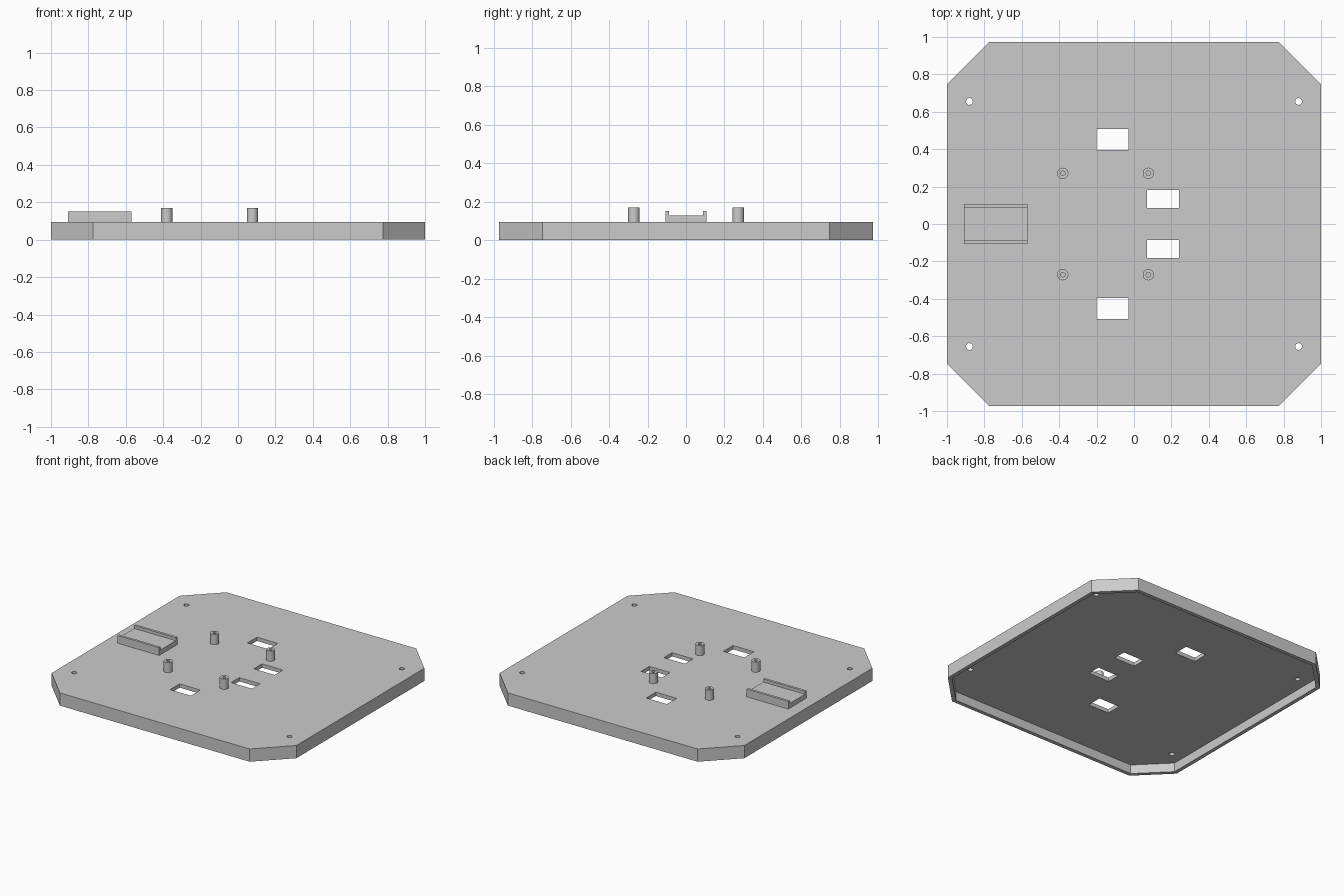
import bpy, bmesh, math
from mathutils import Matrix

cube = bpy.data.objects.get("Cube")
if cube:
    bpy.data.objects.remove(cube, do_unlink=True)

grey = bpy.data.materials.new("light grey plastic")
grey.use_nodes = True
GREY = (0.6, 0.6, 0.6, 1)
grey.diffuse_color = GREY
grey.node_tree.nodes["Principled BSDF"].inputs["Base Color"].default_value = GREY

HALF_X, HALF_Y, CHAMFER = 1.0, 0.972, 0.225
HEIGHT, WALL, SKIN = 0.094, 0.028, 0.028


def add_object(name, bm):
    bmesh.ops.recalc_face_normals(bm, faces=bm.faces)
    mesh = bpy.data.meshes.new(name)
    bm.to_mesh(mesh)
    bm.free()
    mesh.materials.append(grey)
    obj = bpy.data.objects.new(name, mesh)
    bpy.context.collection.objects.link(obj)
    return obj


def prism(name, points, axis, start, end):
    """Extrude a closed outline along x or z."""
    bm = bmesh.new()
    place = (lambda p: (start, *p)) if axis == "x" else (lambda p: (*p, start))
    face = bm.faces.new([bm.verts.new(place(p)) for p in points])
    moved = bmesh.ops.extrude_face_region(bm, geom=[face])["geom"]
    step = (end - start, 0, 0) if axis == "x" else (0, 0, end - start)
    bmesh.ops.translate(bm, vec=step, verts=[v for v in moved if isinstance(v, bmesh.types.BMVert)])
    return add_object(name, bm)


def octagon(inset):
    a, b = HALF_X - inset, HALF_Y - inset
    c = CHAMFER - inset * (2 - math.sqrt(2))
    return [(a - c, -b), (a, c - b), (a, b - c), (a - c, b),
            (c - a, b), (-a, b - c), (-a, c - b), (c - a, -b)]


def rectangle(x0, x1, y0, y1):
    return [(x0, y0), (x1, y0), (x1, y1), (x0, y1)]


def circle(x, y, r, n=32):
    return [(x + r * math.cos(2 * math.pi * i / n), y + r * math.sin(2 * math.pi * i / n)) for i in range(n)]


# Chamfered tray, open underneath
plate = prism("base_plate", octagon(0), "z", 0, HEIGHT)
cutters = [prism("cavity_cutter", octagon(WALL), "z", -0.1, HEIGHT - SKIN)]

# Cable windows and corner screw holes
for side in (-1, 1):
    for x0, x1, y0, y1 in ((-0.2, -0.03, 0.395, 0.507), (0.07, 0.24, 0.085, 0.181)):
        ys = sorted((side * y0, side * y1))
        cutters.append(prism("window_cutter", rectangle(x0, x1, *ys), "z", -0.2, 0.3))
    for x in (-0.88, 0.88):
        cutters.append(prism("screw_hole_cutter", circle(x, side * 0.655, 0.018), "z", -0.2, 0.3))

for cutter in cutters:
    cutter.hide_render = True
    mod = plate.modifiers.new(cutter.name, "BOOLEAN")
    mod.operation, mod.solver, mod.object = "DIFFERENCE", "EXACT", cutter
graph = bpy.context.evaluated_depsgraph_get()
cut_mesh = bpy.data.meshes.new_from_object(plate.evaluated_get(graph))
plate.modifiers.clear()
plate.data = cut_mesh
for cutter in cutters:
    bpy.data.objects.remove(cutter, do_unlink=True)

# Channel-shaped holder on the right side
W, LIP, FLOOR, TOP = 0.106, 0.018, 0.129, 0.151
channel = [(-W, HEIGHT), (W, HEIGHT), (W, TOP), (W - LIP, TOP), (W - LIP, FLOOR),
           (LIP - W, FLOOR), (LIP - W, TOP), (-W, TOP)]
prism("channel_holder", channel, "x", -0.91, -0.57)

# Four hollow standoffs, turned from a profile
standoffs = []
for x in (-0.381, 0.077):
    for y in (-0.271, 0.271):
        bm = bmesh.new()
        profile = [(0.03, HEIGHT), (0.03, 0.169), (0.012, 0.169), (0.012, HEIGHT + 0.001), (0, HEIGHT + 0.001)]
        verts = [bm.verts.new((r, 0, z)) for r, z in profile]
        edges = [bm.edges.new(pair) for pair in zip(verts, verts[1:])]
        bmesh.ops.spin(bm, geom=verts + edges, axis=(0, 0, 1), cent=(0, 0, 0),
                       angle=2 * math.pi, steps=32)
        bmesh.ops.remove_doubles(bm, verts=bm.verts, dist=0.0001)
        bmesh.ops.transform(bm, matrix=Matrix.Translation((x, y, 0)), verts=bm.verts)
        standoffs.append(add_object("standoff", bm))

# Smooth round walls, keep edges sharp
bpy.ops.object.select_all(action="DESELECT")
for obj in standoffs + [plate]:
    obj.select_set(True)
bpy.context.view_layer.objects.active = plate
bpy.ops.object.shade_smooth_by_angle(angle=math.radians(30))
